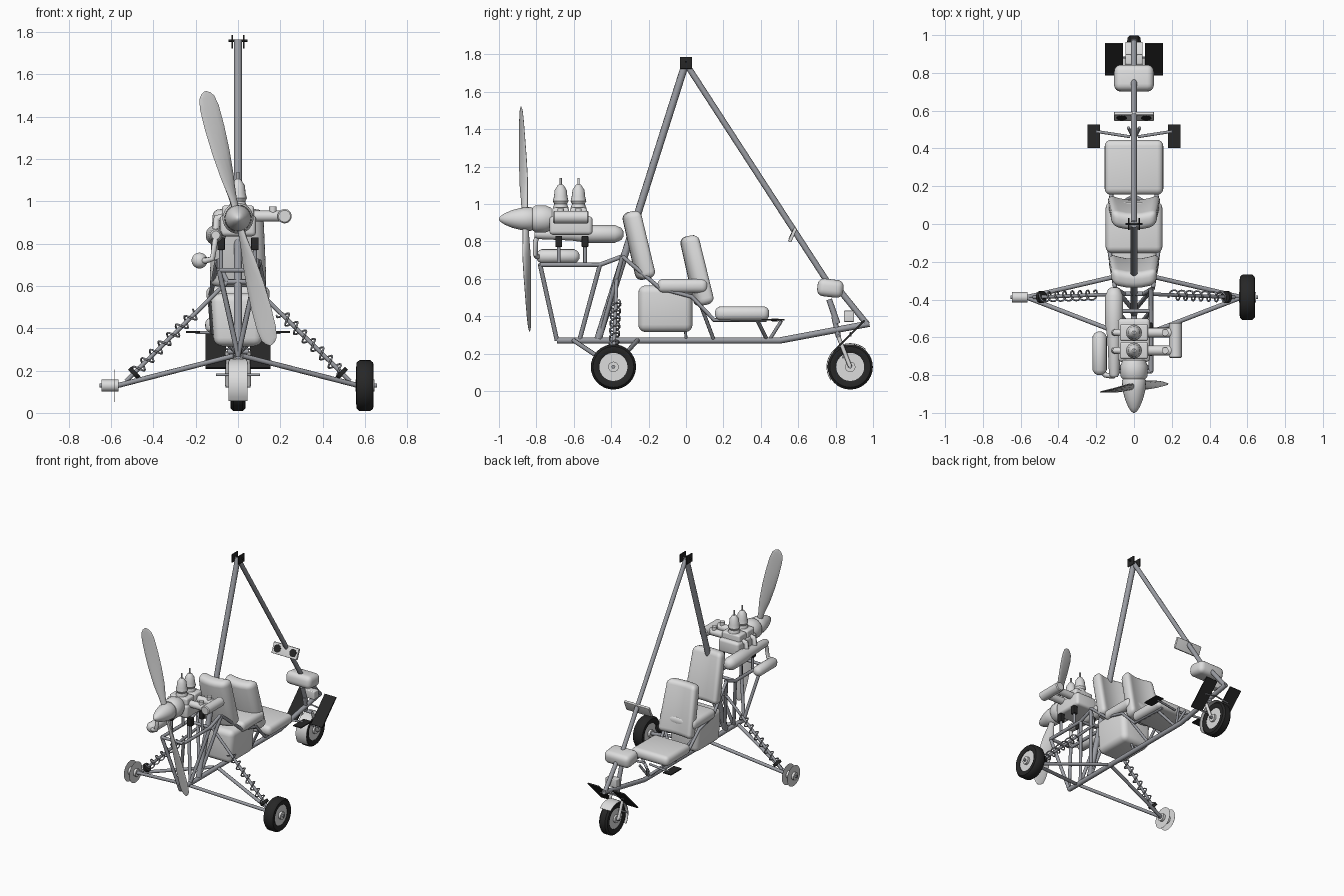
import bpy, bmesh, math
from mathutils import Vector, Matrix

if "Cube" in bpy.data.objects:
    bpy.data.objects.remove(bpy.data.objects["Cube"])


def material(name, r, g, b):
    m = bpy.data.materials.new(name)
    m.diffuse_color = (r, g, b, 1)
    m.use_nodes = True
    m.node_tree.nodes["Principled BSDF"].inputs["Base Color"].default_value = m.diffuse_color
    return m


LIGHT = material("light grey", 0.72, 0.72, 0.72)
STEEL = material("steel grey", 0.33, 0.34, 0.37)
BLADE = material("blade grey", 0.63, 0.63, 0.63)
BLACK = material("black", 0.02, 0.02, 0.02)


def finish(name, bm, mat, angle=40):
    bmesh.ops.recalc_face_normals(bm, faces=bm.faces)
    me = bpy.data.meshes.new(name)
    bm.to_mesh(me)
    bm.free()
    ob = bpy.data.objects.new(name, me)
    bpy.context.collection.objects.link(ob)
    me.materials.append(mat)
    bpy.ops.object.select_all(action='DESELECT')
    ob.select_set(True)
    bpy.context.view_layer.objects.active = ob
    bpy.ops.object.shade_smooth_by_angle(angle=math.radians(angle))
    return ob


def loft(name, rings, mat, cap=True):
    """Skin a list of equal-length point rings."""
    bm = bmesh.new()
    vs = [[bm.verts.new(p) for p in ring] for ring in rings]
    n = len(vs[0])
    for a, b in zip(vs, vs[1:]):
        for i in range(n):
            bm.faces.new((a[i], a[(i + 1) % n], b[(i + 1) % n], b[i]))
    if cap:
        bm.faces.new(vs[0])
        bm.faces.new(vs[-1])
    return finish(name, bm, mat)


def lathe(name, axis, centre, profile, mat, n=20, cap=True):
    """Revolve (offset, radius) pairs about an axis through centre."""
    d = Vector(axis).normalized()
    u = d.orthogonal().normalized()
    v = d.cross(u)
    turn = [(math.cos(math.tau * i / n), math.sin(math.tau * i / n)) for i in range(n)]
    return loft(name, [[Vector(centre) + d * t + (u * c + v * s) * max(r, 0.0005) for c, s in turn]
                       for t, r in profile], mat, cap)


def rod(name, a, b, r, mat=STEEL, n=10):
    d = Vector(b) - Vector(a)
    return lathe(name, d, a, [(0, r), (d.length, r)], mat, n)


def tube(name, pts, r, mat=STEEL):
    """Bent tube through points."""
    cu = bpy.data.curves.new(name, 'CURVE')
    cu.dimensions = '3D'
    cu.bevel_depth, cu.bevel_resolution, cu.use_fill_caps = r, 2, True
    sp = cu.splines.new('POLY')
    sp.points.add(len(pts) - 1)
    for p, q in zip(sp.points, pts):
        p.co = (*q, 1)
    ob = bpy.data.objects.new(name, cu)
    bpy.context.collection.objects.link(ob)
    cu.materials.append(mat)
    bpy.ops.object.select_all(action='DESELECT')
    ob.select_set(True)
    bpy.context.view_layer.objects.active = ob
    bpy.ops.object.convert(target='MESH')
    bpy.ops.object.shade_smooth_by_angle(angle=math.radians(50))


def box(name, c, size, mat, bevel=0.0, tilt=0.0, top=1.0, bottom=1.0, curl=0.0):
    """Box tilted about x, with optional rounded edges, tapered width and sides curled forward."""
    bm = bmesh.new()
    bmesh.ops.create_cube(bm, size=1)
    for v in bm.verts:
        v.co.x *= top if v.co.z > 0 else bottom
        v.co = Vector([a * b for a, b in zip(v.co, size)])
    if bevel:
        bmesh.ops.bevel(bm, geom=bm.edges[:], offset=bevel, segments=4, profile=0.5, affect='EDGES')
    if curl:
        for x in (-.08, -.04, 0, .04, .08):
            bmesh.ops.bisect_plane(bm, geom=bm.verts[:] + bm.edges[:] + bm.faces[:],
                                   plane_co=(x, 0, 0), plane_no=(1, 0, 0))
        for v in bm.verts:
            v.co.y += curl * (v.co.x ** 2 - .007)
    bmesh.ops.transform(bm, matrix=Matrix.Translation(c) @ Matrix.Rotation(tilt, 4, 'X'), verts=bm.verts)
    return finish(name, bm, mat)


def capsule(name, axis, centre, length, r, mat=LIGHT):
    k = r * 0.7
    lathe(name, axis, centre, [(0, r * .3), (k * .3, r * .7), (k, r), (length - k, r),
                               (length - k * .3, r * .7), (length, r * .3)], mat, 16)


def tyre(name, c, half):
    lathe(name, (1, 0, 0), c, [(-half * .8, .075), (-half, .09), (-half * .95, .109), (-half * .6, .121),
                               (half * .6, .121), (half * .95, .109), (half, .09), (half * .8, .075),
                               (-half * .8, .075)], BLACK, 32, cap=False)


def rim(name, c, half, hub):
    for s in (-1, 1):
        x = c[0] + s * half
        rod(name + "_disc", (x - .0004, *c[1:]), (x + .0004, *c[1:]), .077, LIGHT, 28)
    rod(name + "_hub", (c[0] - hub, *c[1:]), (c[0] + hub, *c[1:]), .028, LIGHT, 16)


# Main frame
rod("mast", (0, -.47, .28), (0, 0, 1.76), .020)
rod("front_strut", (0, 0, 1.75), (0, .765, .57), .016)
rod("nose_strut", (0, .80, .565), (0, .97, .355), .016)
tube("keel", [(0, -.69, .27), (0, .5, .27), (0, .98, .36)], .017)
for s in (-1, 1):
    box("mast_head_plate", (s * .027, 0, 1.755), (.008, .066, .064), BLACK, .003)
rod("mast_head_pin", (-.045, 0, 1.76), (.045, 0, 1.76), .006, BLACK)

# Engine and seat framework, mirrored
for s in (-1, 1):
    x = s * .09
    tube("engine_rail", [(x, -.78, .675), (x, -.46, .675), (x, -.34, .72)], .012)
    rod("rear_upright", (0, -.69, .27), (x, -.78, .675), .012)
    rod("engine_brace", (0, -.57, .27), (x, -.46, .675), .012)
    rod("seat_post", (0, -.46, .28), (s * .1, -.34, .72), .012)
    tube("seat_rail", [(s * .1, -.34, .72), (s * .13, -.14, .55), (s * .13, .03, .505),
                       (s * .12, .15, .38), (s * .11, .43, .38)], .011)
    rod("seat_leg", (s * .11, .38, .38), (0, .43, .28), .010)
    rod("seat_leg", (s * .12, .08, .455), (0, .15, .27), .010)
    rod("seat_leg", (s * .11, -.01, .51), (0, 0, .27), .008)
    rod("pedal_bar", (s * .02, .462, .38), (s * .2, .49, .38), .008)
    rod("pedal_strut", (s * .03, .51, .375), (0, .45, .28), .009)
    box("rear_foot_plate", (s * .212, .465, .382), (.066, .125, .008), BLACK)
    box("front_foot_plate", (s * .105, .872, .295), (.095, .235, .010), BLACK, tilt=math.pi / 4)
    rod("foot_plate_bar", (0, .88, .31), (s * .1, .88, .295), .005)
    for y in (-.68, -.54):
        rod("engine_post", (s * .08, y, .68), (s * .08, y, .78), .010)
        box("rubber_mount", (s * .08, y, .80), (.036, .036, .06), BLACK, .005)
for y in (-.78, -.46):
    rod("engine_cross_bar", (-.09, y, .675), (.09, y, .675), .011)

# Seats and tank
box("rear_seat_back", (0, -.25, .78), (.27, .09, .37), LIGHT, .035, .22, .88, 1, 1.7)
box("rear_seat_cushion", (0, -.018, .562), (.30, .27, .075), LIGHT, .032)
box("front_seat_back", (0, .06, .645), (.28, .09, .38), LIGHT, .035, .22, .85, 1, 1.7)
box("front_seat_cushion", (0, .30, .415), (.31, .29, .075), LIGHT, .032)
box("fuel_tank", (0, -.11, .44), (.26, .29, .25), LIGHT, .04, 0, 1, .88)

# Nose: pod, instrument panel and lamp
box("nose_pod", (0, .772, .55), (.21, .14, .095), LIGHT, .035, -.12)
box("instrument_panel", (0, .570, .835), (.21, .018, .08), LIGHT, .003, -.42)
for s in (-1, 1):
    n = Vector((0, -math.cos(.42), math.sin(.42)))
    p = Vector((s * .065, .570, .835)) + n * .009
    rod("dial", p, p + n * .002, .028, BLACK, 18)
box("lamp", (0, .872, .40), (.09, .055, .06), LIGHT, .006)

# Front wheel, fork and mudguard
W = (0, .878, .129)
tyre("front_tyre", W, .036)
rim("front_rim", W, .026, .04)
rod("front_axle", (-.06, .878, .129), (.06, .878, .129), .009)
rod("foot_peg_bar", (-.105, .84, .18), (.105, .84, .18), .006)
rod("steering_stem", (0, .765, .49), (0, .81, .36), .016)
rod("fork_crown", (-.05, .815, .29), (.05, .815, .29), .012)
rod("fork_neck", (0, .79, .40), (0, .815, .29), .014)
for s in (-1, 1):
    rod("fork_leg", (s * .05, .815, .29), (s * .05, .878, .129), .011, LIGHT)
arc = [math.radians(48 + 167 * i / 16) for i in range(17)]
loft("front_mudguard", [[(x, W[1] + r * math.cos(a), W[2] + r * math.sin(a))
                         for x, r in ((-.045, .123), (.045, .123), (.045, .127), (-.045, .127))]
                        for a in arc], LIGHT)

# Rear suspension, mirrored
for s in (-1, 1):
    end = (s * .57, -.388, .129)
    rod("front_swing_arm", (s * .02, -.26, .27), end, .012)
    rod("rear_swing_arm", (s * .02, -.60, .27), end, .012)
    a, b = Vector((s * .53, -.388, .15)), Vector((s * .05, -.37, .62))
    d = (b - a).normalized()
    rod("shock_rod", a, b, .010)
    rod("shock_collar", a + d * .045, a + d * .065, .032, BLACK, 14)
    u = d.orthogonal().normalized()
    v = d.cross(u)
    tube("shock_spring", [a + d * (.065 + .40 * i / 84) + (u * math.cos(i * math.tau / 12)
                          + v * math.sin(i * math.tau / 12)) * .026 for i in range(85)], .0045)
    rod("shock_brace", (s * .05, -.37, .62), (s * .1, -.34, .72), .011)
rod("shock_cross_bar", (-.05, -.37, .62), (.05, -.37, .62), .012)
tyre("main_tyre", (.6, -.388, .129), .041)
rim("main_rim", (.6, -.388, .129), .028, .045)
rod("main_axle", (.55, -.388, .129), (.657, -.388, .129), .010)
rim("bare_rim", (-.605, -.388, .129), .022, .04)
rod("bare_axle", (-.655, -.388, .129), (-.55, -.388, .129), .010)

# Engine
box("crankcase", (0, -.615, .885), (.17, .23, .10), LIGHT, .02)
for y in (-.67, -.575):
    box("cylinder_block", (0, y, .93), (.15, .09, .10), LIGHT, .012)
    lathe("cylinder_head", (0, 0, 1), (0, y, .96), [(0, .040), (.02, .042), (.04, .034), (.055, .042),
                                                    (.08, .036), (.115, .032), (.14, .016), (.145, .010)], LIGHT, 16)
    rod("spark_plug", (0, y, 1.10), (0, y, 1.14), .006, LIGHT)
    rod("carburettor", (.05, y, .93), (.20, y, .93), .026, LIGHT, 14)
    rod("carburettor_cap", (.165, y, .93), (.165, y, .975), .018, LIGHT, 12)
    tube("exhaust_port", [(-.05, y, .93), (-.10, y, .92), (-.105, y, .85)], .018, LIGHT)
lathe("air_filter", (0, 1, 0), (.22, -.71, .93), [(0, .028), (.006, .034), (.184, .034), (.19, .028)], LIGHT)
lathe("exhaust_chamber", (0, 1, 0), (-.105, -.81, .84), [(0, .02), (.02, .028), (.2, .036), (.28, .048),
                                                         (.43, .048), (.465, .032), (.475, .015)], LIGHT)
capsule("silencer", (0, 1, 0), (-.182, -.80, .72), .23, .038)
tube("exhaust_elbow", [(-.105, -.79, .84), (-.11, -.805, .80), (-.12, -.805, .73), (-.15, -.80, .72),
                       (-.182, -.77, .72)], .014, LIGHT)
lathe("gearbox", (0, 1, 0), (0, -.82, .92), [(0, .062), (.015, .073), (.07, .073), (.10, .06)], LIGHT)

# Propeller with spinner
lathe("spinner", (0, 1, 0), (0, -1, .92), [(0, .004), (.008, .015), (.03, .03), (.07, .047),
                                           (.12, .06), (.17, .064), (.18, .058)], LIGHT, 24)
for s in (-1, 1):
    span, edge = Vector((-.25 * s, -.037 * s, .968 * s)), Vector((.968 * s, 0, .25 * s))
    rings = []
    for t, chord, thick, twist in ((.02, .035, .03, 50), (.10, .045, .026, 45), (.2, .075, .022, 34),
                                   (.32, .092, .017, 25), (.44, .098, .013, 18), (.54, .094, .010, 14),
                                   (.59, .075, .008, 12), (.61, .045, .006, 12), (.62, .012, .004, 12)):
        k = math.radians(twist)
        c = edge * math.cos(k) + Vector((0, math.sin(k), 0))
        n = c.cross(span).normalized()
        o = Vector((0, -.86, .92)) + span * t
        rings.append([o + c * chord / 2 * math.cos(i * math.tau / 12) + n * thick / 2 * math.sin(i * math.tau / 12)
                      for i in range(12)])
    loft("propeller_blade", rings, BLADE)
